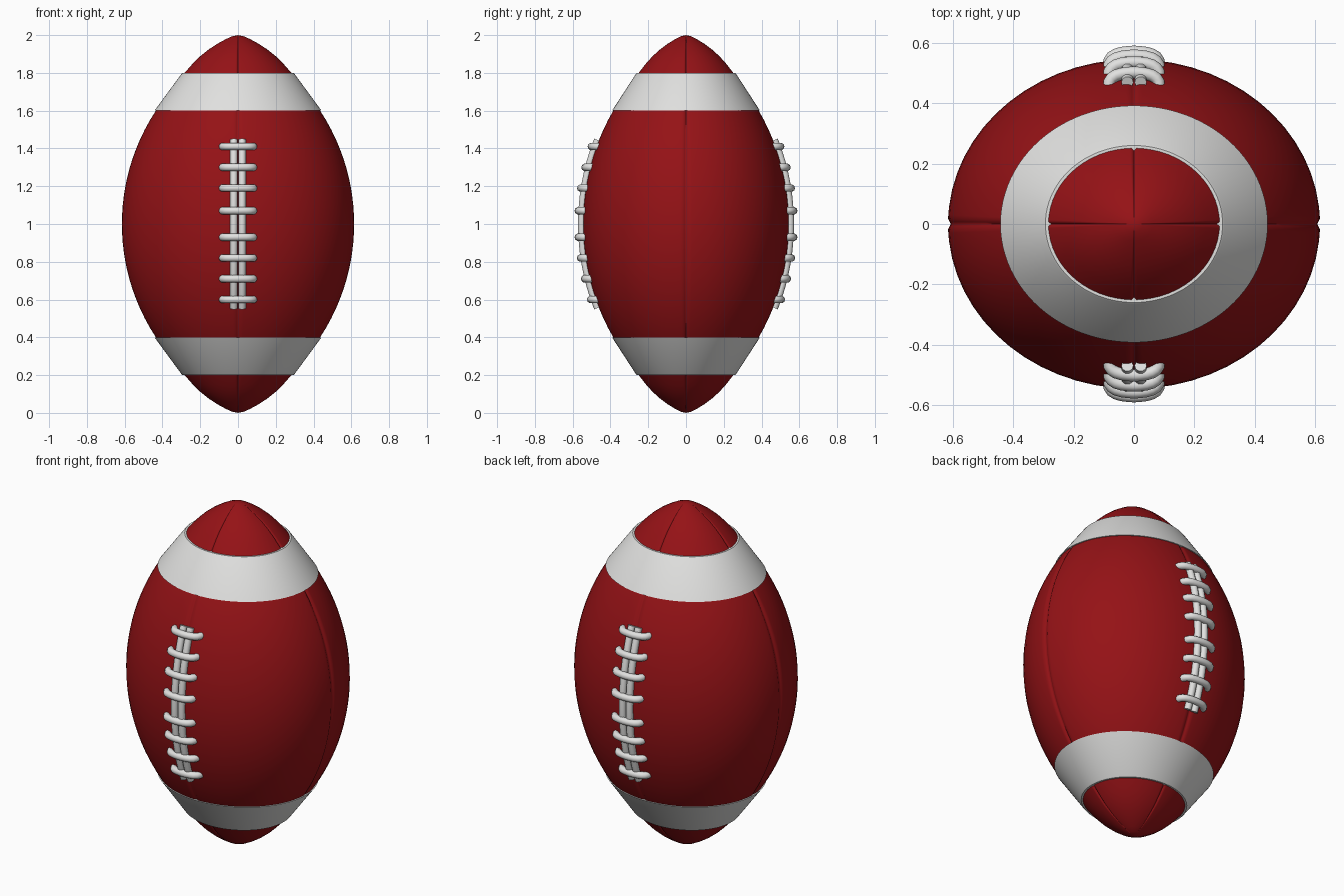
import bpy, bmesh, math

if "Cube" in bpy.data.objects:
    bpy.data.objects.remove(bpy.data.objects["Cube"])

RATIO = 0.886          # depth / width of the oval cross-section


def material(name, rgb):
    m = bpy.data.materials.new(name)
    m.diffuse_color = (*rgb, 1)
    m.use_nodes = True
    m.node_tree.nodes["Principled BSDF"].inputs["Base Color"].default_value = m.diffuse_color
    return m


RED = material("deep red leather", (0.30, 0.006, 0.008))
WHITE = material("off white", (0.75, 0.75, 0.74))


def radius(t):
    """Half width of the ball at distance t from its middle (circular arc)."""
    return 0.615 - (1.09 - math.sqrt(1.09 ** 2 - t * t))


def surface_y(x, z):
    r = radius(abs(z - 1))
    return RATIO * math.sqrt(r * r - x * x)


def finish(bm, name, mat, angle):
    bmesh.ops.recalc_face_normals(bm, faces=bm.faces)
    me = bpy.data.meshes.new(name)
    bm.to_mesh(me)
    bm.free()
    ob = bpy.data.objects.new(name, me)
    bpy.context.collection.objects.link(ob)
    me.materials.append(mat)
    bpy.ops.object.select_all(action='DESELECT')
    ob.select_set(True)
    bpy.context.view_layer.objects.active = ob
    bpy.ops.object.shade_smooth_by_angle(angle=math.radians(angle))
    return ob


def skin(bm, rings, wrap=False):
    n = len(rings[0])
    pairs = list(zip(rings, rings[1:])) + ([(rings[-1], rings[0])] if wrap else [])
    for a, b in pairs:
        for i in range(n):
            j = (i + 1) % n
            bm.faces.new((a[i], a[j], b[j], b[i]))


# Leather body with four pressed seams
half = [(t / 20, radius(t / 20)) for t in range(0, 15)]
half += [(0.76, 0.316), (0.8, 0.283), (0.85, 0.239), (0.89, 0.198), (0.925, 0.154),
         (0.955, 0.108), (0.98, 0.062), (0.994, 0.03)]
profile = [(1 - t, r) for t, r in reversed(half)] + [(1 + t, r) for t, r in half[1:]]
steps = [0, 0.8, 1.8, 3.2] + list(range(6, 85, 6)) + [86.8, 88.2, 89.2]
angles = [q * 90 + s for q in range(4) for s in steps]


def seam(a):
    d = min(a % 90, 90 - a % 90)
    return 0.009 * max(0, 1 - d / 1.8)


bm = bmesh.new()
rings = []
for z, r in profile:
    ring = []
    for a in angles:
        k = r - min(seam(a), r * 0.06)
        c = math.radians(a)
        ring.append(bm.verts.new((k * math.cos(c), RATIO * k * math.sin(c), z)))
    rings.append(ring)
skin(bm, rings)
for ring, z in ((rings[0], 0), (rings[-1], 2)):
    tip = bm.verts.new((0, 0, z))
    for i in range(len(ring)):
        bm.faces.new((ring[i], ring[(i + 1) % len(ring)], tip))
finish(bm, "ball_body", RED, 60)

# Straight-sided white bands near both ends
for name, s in (("upper_band", 1), ("lower_band", -1)):
    bm = bmesh.new()
    rings = []
    for t, r in ((0.6, 0.442), (0.795, 0.299), (0.8, 0.293), (0.8, 0.26), (0.6, 0.41)):
        rings.append([bm.verts.new((r * math.cos(i * math.pi / 48),
                                    RATIO * r * math.sin(i * math.pi / 48), 1 + s * t))
                      for i in range(96)])
    skin(bm, rings, wrap=True)
    finish(bm, name, WHITE, 30)


def tubes(name, paths, depth):
    """Round cords swept along several paths, made into one mesh."""
    cu = bpy.data.curves.new(name, 'CURVE')
    cu.dimensions = '3D'
    cu.bevel_depth = depth
    cu.bevel_resolution = 3
    cu.use_fill_caps = True
    for path in paths:
        sp = cu.splines.new('POLY')
        sp.points.add(len(path) - 1)
        for p, co in zip(sp.points, path):
            p.co = (*co, 1)
    ob = bpy.data.objects.new(name, cu)
    bpy.context.collection.objects.link(ob)
    cu.materials.append(WHITE)
    bpy.ops.object.select_all(action='DESELECT')
    ob.select_set(True)
    bpy.context.view_layer.objects.active = ob
    bpy.ops.object.convert(target='MESH')
    bpy.ops.object.shade_smooth_by_angle(angle=math.radians(50))


# Laces on front and back: two long cords and eight cross stitches
right = [(0.02, 0.026), (0.042, 0.024), (0.06, 0.02), (0.073, 0.013), (0.081, 0.002), (0.083, -0.015)]
stitch = [(-x, d) for x, d in reversed(right)] + [(0, 0.027)] + right
for side, s in (("front", -1), ("back", 1)):
    cords = [[(x, s * (surface_y(x, z) + 0.008), z)
              for z in [0.555 + 0.89 * i / 24 for i in range(25)]] for x in (-0.022, 0.022)]
    tubes(side + "_long_laces", cords, 0.02)
    crosses = [[(x, s * (surface_y(x, z) + d), z) for x, d in stitch]
               for z in (0.60, 0.71, 0.82, 0.93, 1.07, 1.19, 1.30, 1.41)]
    tubes(side + "_cross_laces", crosses, 0.02)
